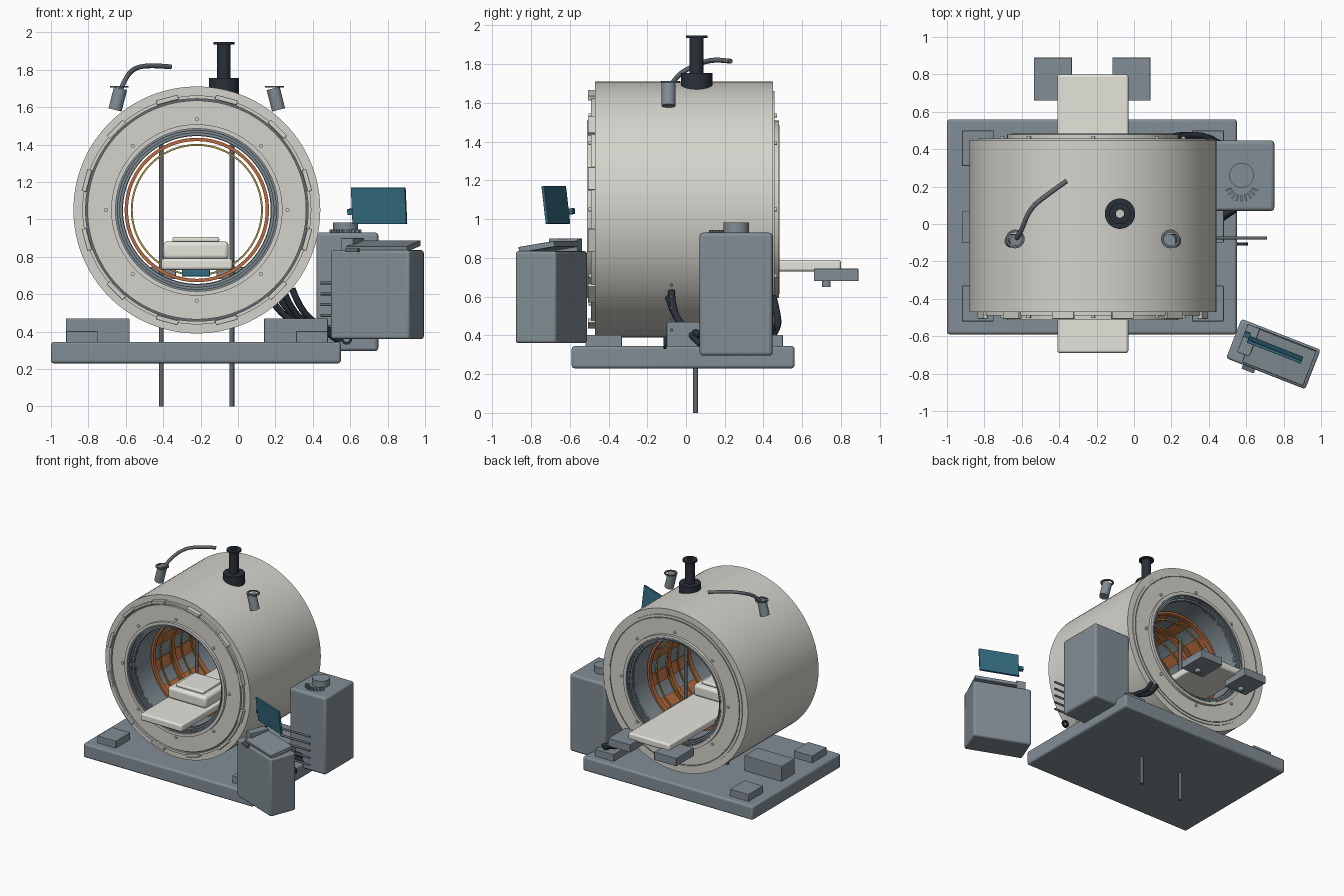
import bpy, bmesh, math
from mathutils import Vector, Matrix

cube = bpy.data.objects.get("Cube")
if cube:
    bpy.data.objects.remove(cube, do_unlink=True)

CX, CZ = -0.22, 1.05   # bore axis


def material(name, rgb):
    m = bpy.data.materials.new(name)
    m.use_nodes = True
    m.diffuse_color = (*rgb, 1)
    m.node_tree.nodes["Principled BSDF"].inputs["Base Color"].default_value = (*rgb, 1)
    return m


CREAM = material("warm white", (0.66, 0.65, 0.60))
PALE = material("pale cushion", (0.78, 0.77, 0.71))
GREY = material("blue grey", (0.22, 0.27, 0.30))
STEEL = material("dark steel", (0.12, 0.14, 0.155))
DARK = material("dark navy", (0.022, 0.03, 0.04))
TEAL = material("teal", (0.035, 0.15, 0.22))
ORANGE = material("copper orange", (0.50, 0.15, 0.05))
GOLD = material("gold", (0.45, 0.31, 0.06))


def finish(name, bm, mat, bevel=0.0, smooth=True):
    bmesh.ops.recalc_face_normals(bm, faces=bm.faces)
    me = bpy.data.meshes.new(name)
    bm.to_mesh(me)
    bm.free()
    me.materials.append(mat)
    ob = bpy.data.objects.new(name, me)
    bpy.context.collection.objects.link(ob)
    if bevel:
        mod = ob.modifiers.new("bevel", "BEVEL")
        mod.width, mod.segments = bevel, 3
    if smooth:
        bpy.ops.object.select_all(action="DESELECT")
        ob.select_set(True)
        bpy.context.view_layer.objects.active = ob
        bpy.ops.object.shade_smooth_by_angle(angle=math.radians(35))
    return ob


def box(name, x, y, z, mat, bevel=0.0, matrix=None):
    """Box from (min, max) ranges, optionally moved by a matrix."""
    bm = bmesh.new()
    bmesh.ops.create_cube(bm, size=1)
    for v in bm.verts:
        v.co = Vector([a + (b - a) * (c + 0.5) for (a, b), c in zip((x, y, z), v.co)])
    if matrix:
        bm.transform(matrix)
    return finish(name, bm, mat, bevel, smooth=bevel > 0)


def rod(name, p, q, r, mat, sides=32):
    p, q = Vector(p), Vector(q)
    bm = bmesh.new()
    bmesh.ops.create_cone(bm, cap_ends=True, segments=sides, radius1=r, radius2=r, depth=(q - p).length)
    turn = (q - p).to_track_quat("Z", "Y").to_matrix().to_4x4()
    bm.transform(Matrix.Translation((p + q) / 2) @ turn)
    return finish(name, bm, mat)


def lathe(name, profile, mat, matrix, sides=96):
    """Spin a closed (radius, height) loop about local z."""
    bm = bmesh.new()
    rings = []
    for i in range(sides):
        a = math.tau * i / sides
        rings.append([bm.verts.new((r * math.cos(a), r * math.sin(a), h)) for r, h in profile])
    n = len(profile)
    for i in range(sides):
        a, b = rings[i], rings[(i + 1) % sides]
        for j in range(n):
            k = (j + 1) % n
            bm.faces.new((a[j], a[k], b[k], b[j]))
    bm.transform(matrix)
    return finish(name, bm, mat)


def band(name, r0, r1, h0, h1, mat, matrix, sides=96):
    return lathe(name, [(r0, h0), (r1, h0), (r1, h1), (r0, h1)], mat, matrix, sides)


def hose(name, points, r, mat):
    cu = bpy.data.curves.new(name, "CURVE")
    cu.dimensions = "3D"
    cu.bevel_depth, cu.bevel_resolution, cu.use_fill_caps = r, 3, True
    sp = cu.splines.new("NURBS")
    sp.points.add(len(points) - 1)
    for p, co in zip(sp.points, points):
        p.co = (*co, 1)
    sp.order_u, sp.use_endpoint_u = 3, True
    cu.materials.append(mat)
    bpy.context.collection.objects.link(bpy.data.objects.new(name, cu))


# local z runs along world y, centred on the bore
AXIS = Matrix.Translation((CX, 0, CZ)) @ Matrix.Rotation(-math.pi / 2, 4, "X")


def around(angle):
    """Frame on the bore axis whose local z points outwards at an angle."""
    return Matrix.Translation((CX, 0, CZ)) @ Matrix.Rotation(angle, 4, "Y")


# base and support pads
box("base_plinth", (-1, 0.55), (-0.59, 0.56), (0.23, 0.345), GREY, 0.015)
for s, side in ((-1, "right"), (1, "left")):
    def span(a, b):
        return tuple(sorted((CX + s * a, CX + s * b)))
    box(f"{side}_saddle", span(0.36, 0.70), (-0.1, 0.07), (0.34, 0.47), GREY, 0.005)
    for y0, end in ((-0.52, "front"), (0.31, "back")):
        box(f"{side}_{end}_pad", span(0.53, 0.70), (y0, y0 + 0.19), (0.34, 0.402), GREY, 0.004)

# main drum and end rings
lathe("drum_shell", [(0.66, -0.47), (0.66, 0.45), (0.44, 0.45), (0.44, -0.47)], CREAM, AXIS, 128)
for d, edge, end in ((-1, -0.465, "front"), (1, 0.445, "back")):
    out = 0.025 if d < 0 else 0.012
    band(f"{end}_outer_flange", 0.595, 0.612, edge, edge + d * out, CREAM, AXIS)
    band(f"{end}_flange_seam", 0.585, 0.595, edge, edge + d * 0.008, STEEL, AXIS)
    band(f"{end}_face_plate", 0.44, 0.585, edge, edge + d * out, CREAM, AXIS)
    band(f"{end}_inner_lip", 0.435, 0.458, edge, edge + d * (out + 0.022), CREAM, AXIS)
    for i, (r, h) in enumerate(((0.425, 0.038), (0.412, 0.022), (0.398, 0.008))):
        band(f"{end}_bore_ring_{i}", r, r + 0.011, edge - d * 0.03, edge + d * h, GREY, AXIS)
        band(f"{end}_bore_groove_{i}", r - 0.003, r, edge - d * 0.03, edge + d * (h - 0.012), STEEL, AXIS)
    for i in range(8):
        a = math.tau * i / 8
        c = Vector((CX + 0.485 * math.sin(a), edge, CZ + 0.485 * math.cos(a)))
        rod(f"{end}_bolt_{i}", c, c + Vector((0, d * (out + 0.012), 0)), 0.011, CREAM, 12)
for i in range(12):
    box(f"front_clamp_{i}", (-0.06, 0.06), (-0.507, -0.465), (0.597, 0.622), CREAM,
        0.003, around(math.tau * (i + 0.5) / 12))

# bore lining and coil cage
band("bore_lining", 0.395, 0.44, -0.46, 0.44, GREY, AXIS)
for i, y in enumerate((-0.25, 0, 0.25)):
    band(f"coil_hoop_{i}", 0.368, 0.386, y - 0.018, y + 0.018, ORANGE, AXIS)
for i, y in enumerate((-0.2, -0.07, 0.07, 0.2)):
    band(f"gold_ring_{i}", 0.343, 0.353, y - 0.006, y + 0.006, GOLD, AXIS)
for i in range(12):
    a = around(math.tau * (i + 0.5) / 12)
    box(f"coil_strip_{i}", (-0.045, 0.045), (-0.25, 0.25), (0.376, 0.384), ORANGE, 0, a)

# table, cushions and table motors
box("table_top", (-0.41, -0.03), (-0.69, 0.80), (0.73, 0.79), PALE, 0.014)
box("head_cushion", (-0.4, -0.05), (-0.35, -0.02), (0.785, 0.882), PALE, 0.022)
box("cushion_pad", (-0.35, -0.1), (-0.31, -0.06), (0.878, 0.905), PALE, 0.01)
box("table_slider", (-0.3, -0.15), (-0.3, 0.2), (0.695, 0.732), TEAL, 0.004)
for x0, side in ((-0.535, "right"), (-0.115, "left")):
    box(f"{side}_table_motor", (x0, x0 + 0.203), (0.66, 0.89), (0.68, 0.745), GREY, 0.003)
    rod(f"{side}_motor_knob", (x0 + 0.1, 0.725, 0.65), (x0 + 0.1, 0.725, 0.69), 0.022, GREY)

# suspension posts
for x, side in ((-0.41, "right"), (-0.033, "left")):
    rod(f"{side}_post", (x, 0.05, 0), (x, 0.05, 1.4), 0.013, STEEL, 16)

# vent stack on top
VENT = Matrix.Translation((-0.075, 0.055, 0))
lathe("vent_collar", [(0.03, 1.67), (0.081, 1.67), (0.081, 1.755), (0.03, 1.755)], DARK, VENT, 48)
lathe("vent_pipe", [(0.022, 1.7), (0.036, 1.7), (0.036, 1.945), (0.022, 1.945)], DARK, VENT, 48)
band("vent_rim", 0.034, 0.056, 1.935, 1.947, DARK, VENT, 48)

# side fittings and top hose
for s, side in ((-1, "right"), (1, "left")):
    x = CX + s * 0.425
    rod(f"{side}_cup", (x + s * 0.012, -0.09, 1.585), (x - s * 0.017, -0.09, 1.7), 0.036, GREY)
    band(f"{side}_cup_ring", 0.036, 0.05, 1.704, 1.712, STEEL, Matrix.Translation((x - s * 0.01, -0.08, 0)), 32)
hose("top_hose", [(-0.64, -0.09, 1.66), (-0.61, -0.06, 1.74), (-0.56, 0.08, 1.81),
                  (-0.46, 0.16, 1.825), (-0.36, 0.23, 1.815)], 0.013, STEEL)

# service cabinet with dial and cooling fins
box("service_cabinet", (0.42, 0.75), (0.07, 0.447), (0.295, 0.93), GREY, 0.018)
rod("cabinet_dial", (0.575, 0.26, 0.92), (0.575, 0.26, 0.983), 0.066, GREY, 48)
for i in range(9):
    m = Matrix.Translation((0.575, 0.21, 0)) @ Matrix.Rotation(math.radians(-160 + 17.5 * i), 4, "Z")
    box(f"dial_fin_{i}", (0.055, 0.09), (-0.005, 0.005), (0.925, 0.945), GREY, 0, m)

# pipe rack and cables
for i in range(5):
    z = 0.66 - i * 0.058
    rod(f"rack_pipe_{i}", (0.44, -0.075, z), (0.71, -0.075, z), 0.008, STEEL, 12)
band("cable_eyelet", 0.016, 0.03, -0.115, -0.1, DARK,
     Matrix.Translation((0.58, 0, 0.36)) @ Matrix.Rotation(-math.pi / 2, 4, "X"), 24)
for i in range(2):
    d = i * 0.05
    hose(f"side_cable_{i}", [(0.24 + d, -0.1 + d / 2, 0.63), (0.28 + d, -0.07, 0.52),
                             (0.38 + d, 0, 0.43), (0.54, 0.08, 0.4 - d)], 0.018, DARK)
    hose(f"back_cable_{i}", [(0.16 + d, 0.45, 0.6), (0.22 + d, 0.475, 0.5),
                             (0.33 + d, 0.475, 0.44), (0.46, 0.43, 0.42 - d)], 0.018, DARK)

# operator console, turned towards the drum
DESK = Matrix.Translation((0.745, -0.695, 0)) @ Matrix.Rotation(math.radians(-21.4), 4, "Z")
box("console_cabinet", (-0.227, 0.227), (-0.113, 0.113), (0.36, 0.835), GREY, 0.014, DESK)
SLOPE = DESK @ Matrix.Translation((0.04, 0, 0.858)) @ Matrix.Rotation(math.radians(9), 4, "X")
box("console_keyboard", (-0.18, 0.17), (-0.1, 0.1), (-0.016, 0.014), GREY, 0.003, SLOPE)
box("console_joystick", (-0.185, -0.115), (-0.06, 0.1), (0.83, 0.9), GREY, 0.004, DESK)
box("console_handle", (-0.13, -0.06), (-0.135, -0.11), (0.825, 0.845), STEEL, 0, DESK)
SCREEN = DESK @ Matrix.Translation((0, 0.025, 1.073)) @ Matrix.Rotation(math.radians(7), 4, "X")
box("monitor", (-0.155, 0.155), (-0.008, 0.008), (-0.098, 0.098), TEAL, 0.002, SCREEN)
box("monitor_hinge", (-0.185, -0.15), (0.0, 0.03), (-0.05, -0.02), TEAL, 0.002, SCREEN)
